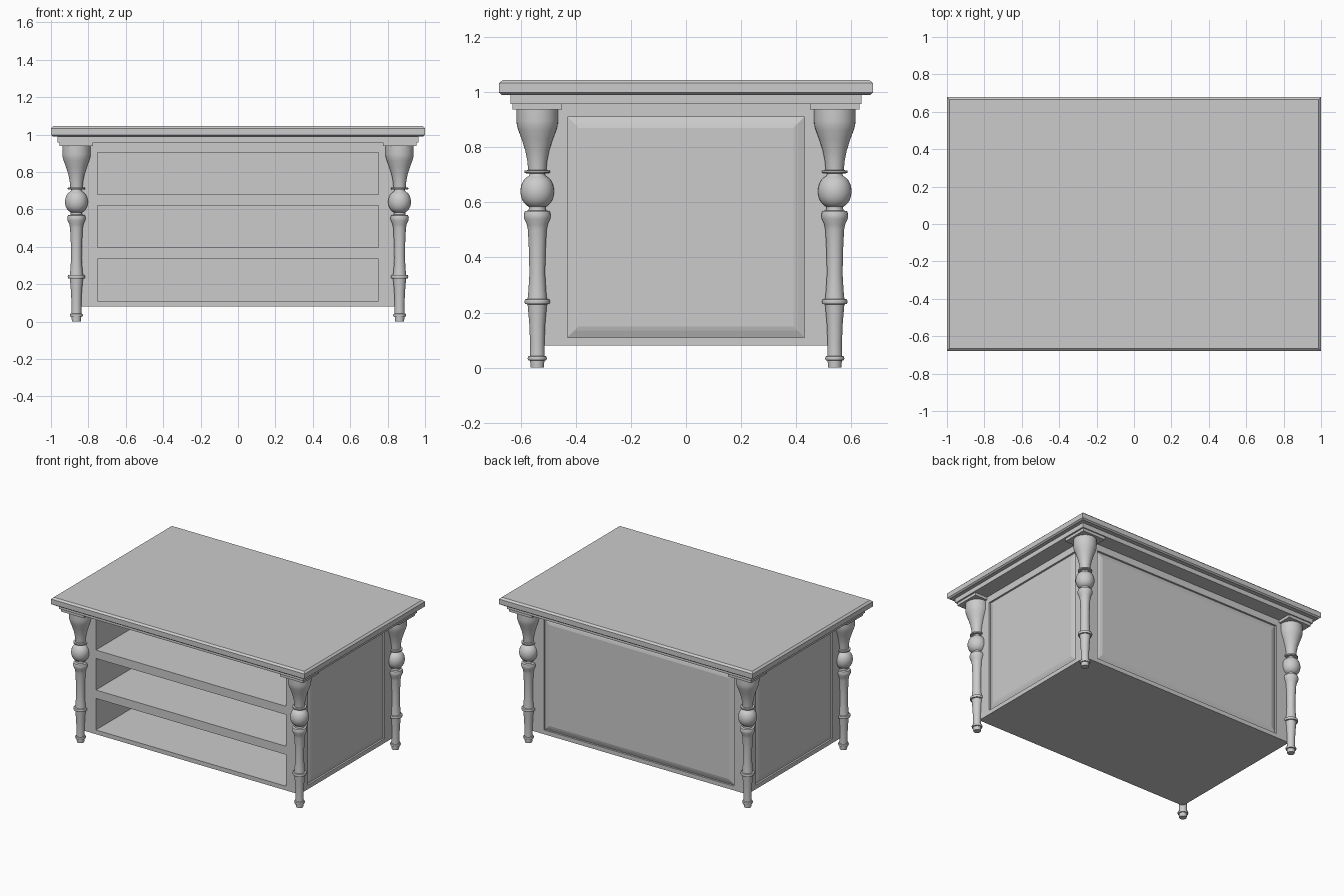
import bpy, bmesh, math

if "Cube" in bpy.data.objects:
    bpy.data.objects.remove(bpy.data.objects["Cube"])

LEG_X, LEG_Y = 0.864, 0.54
BX, BY, Z0, Z1 = 0.855, 0.53, 0.08, 0.958      # body half sizes and height range
PZ0, PZ1 = 0.11, 0.91                          # panel height range


def make_object(name, bm):
    bmesh.ops.recalc_face_normals(bm, faces=bm.faces)
    me = bpy.data.meshes.new(name)
    bm.to_mesh(me)
    bm.free()
    ob = bpy.data.objects.new(name, me)
    bpy.context.collection.objects.link(ob)
    return ob


def stack(name, levels, loc=(0, 0, 0), rot=(0, 0, 0)):
    """Solid made of stacked rectangles: levels are (z, half x, half y)."""
    bm = bmesh.new()
    rings = [[bm.verts.new((sx * hx, sy * hy, z))
              for sx, sy in ((-1, -1), (1, -1), (1, 1), (-1, 1))] for z, hx, hy in levels]
    bm.faces.new(rings[0])
    bm.faces.new(rings[-1])
    for a, b in zip(rings, rings[1:]):
        for i in range(4):
            j = (i + 1) % 4
            bm.faces.new((a[i], a[j], b[j], b[i]))
    ob = make_object(name, bm)
    ob.location, ob.rotation_euler = loc, rot
    return ob


def box(name, x0, x1, y0, y1, z0, z1):
    hx, hy = (x1 - x0) / 2, (y1 - y0) / 2
    return stack(name, [(z0, hx, hy), (z1, hx, hy)], ((x0 + x1) / 2, (y0 + y1) / 2, 0))


def lathe(name, profile, loc, sides=32):
    bm = bmesh.new()
    rings = [[bm.verts.new((r * math.cos(2 * math.pi * i / sides),
                            r * math.sin(2 * math.pi * i / sides), z))
              for i in range(sides)] for r, z in profile]
    bm.faces.new(rings[0])
    bm.faces.new(rings[-1])
    for a, b in zip(rings, rings[1:]):
        for i in range(sides):
            j = (i + 1) % sides
            bm.faces.new((a[i], a[j], b[j], b[i]))
    ob = make_object(name, bm)
    ob.location = loc
    bpy.ops.object.select_all(action='DESELECT')
    ob.select_set(True)
    bpy.context.view_layer.objects.active = ob
    bpy.ops.object.shade_smooth_by_angle(angle=math.radians(40))
    return ob


def cut(target, cutter):
    mod = target.modifiers.new("cut", 'BOOLEAN')
    mod.operation, mod.solver, mod.object = 'DIFFERENCE', 'EXACT', cutter
    bpy.context.view_layer.objects.active = target
    bpy.context.view_layer.update()
    bpy.ops.object.modifier_apply(modifier=mod.name)
    bpy.data.objects.remove(cutter)


# Table top with eased edges, and the moulding under it
stack("table_top", [(0.99, 0.99, 0.668), (0.998, 1.0, 0.678), (1.033, 1.0, 0.678),
                    (1.045, 0.987, 0.665)])
stack("top_moulding", [(0.958, 0.965, 0.638), (0.99, 0.965, 0.638)])

# Cabinet body with three open shelves at the front
body = box("cabinet_body", -BX, BX, -BY, BY, Z0, Z1)
for z0, z1 in ((0.11, 0.335), (0.395, 0.62), (0.68, 0.905)):
    cut(body, box("shelf_cutter", -0.75, 0.75, -BY - 0.1, BY - 0.05, z0, z1))

# Recessed fields with raised panels on the back and both sides
D, W = 0.015, 0.04
cut(body, box("back_cutter", -0.75, 0.75, BY - D, BY + 0.1, PZ0, PZ1))
mid, hz = (PZ0 + PZ1) / 2, (PZ1 - PZ0) / 2


def panel(name, hx, hy, loc, rot):
    stack(name, [(-D - 0.01, hx, hy), (-D + 0.002, hx, hy), (-0.004, hx - W * 0.6, hy - W * 0.6),
                 (0, hx - W, hy - W)], loc, rot)


panel("back_panel", 0.75, hz, (0, BY, mid), (-math.pi / 2, 0, 0))
for side, s in (("left", -1), ("right", 1)):
    xa, xb = sorted((s * (BX - D), s * (BX + 0.1)))
    cut(body, box("side_cutter", xa, xb, -0.43, 0.43, PZ0, PZ1))
    panel(side + "_panel", hz, 0.43, (s * BX, 0, mid), (0, s * math.pi / 2, 0))

# Turned legs with square caps at the corners
ball = [(0.061 * math.sin(t) ** 0.75, 0.64 - 0.061 * math.cos(t))
        for t in [math.radians(a) for a in range(24, 157, 12)]]
profile = [(0.024, 0), (0.026, 0.026), (0.033, 0.027), (0.035, 0.034), (0.033, 0.041),
           (0.027, 0.043), (0.026, 0.09), (0.029, 0.16), (0.035, 0.23),
           (0.044, 0.231), (0.047, 0.24), (0.044, 0.248), (0.035, 0.25), (0.032, 0.28),
           (0.0285, 0.34), (0.030, 0.42), (0.034, 0.50), (0.038, 0.52), (0.047, 0.54),
           (0.049, 0.555), (0.045, 0.568), (0.032, 0.571), (0.030, 0.58)] + ball + [
           (0.028, 0.70), (0.028, 0.705), (0.045, 0.706), (0.047, 0.711), (0.045, 0.716),
           (0.033, 0.717), (0.036, 0.75), (0.044, 0.79), (0.057, 0.83), (0.069, 0.862),
           (0.074, 0.88), (0.0755, 0.895), (0.0755, 0.94)]
for fb, sy in (("front", -1), ("back", 1)):
    for lr, sx in (("left", -1), ("right", 1)):
        x, y = sx * LEG_X, sy * LEG_Y
        lathe(f"{fb}_{lr}_leg", profile, (x, y, 0))
        box(f"{fb}_{lr}_leg_cap", x - 0.09, x + 0.09, y - 0.09, y + 0.09, 0.938, 0.958)
